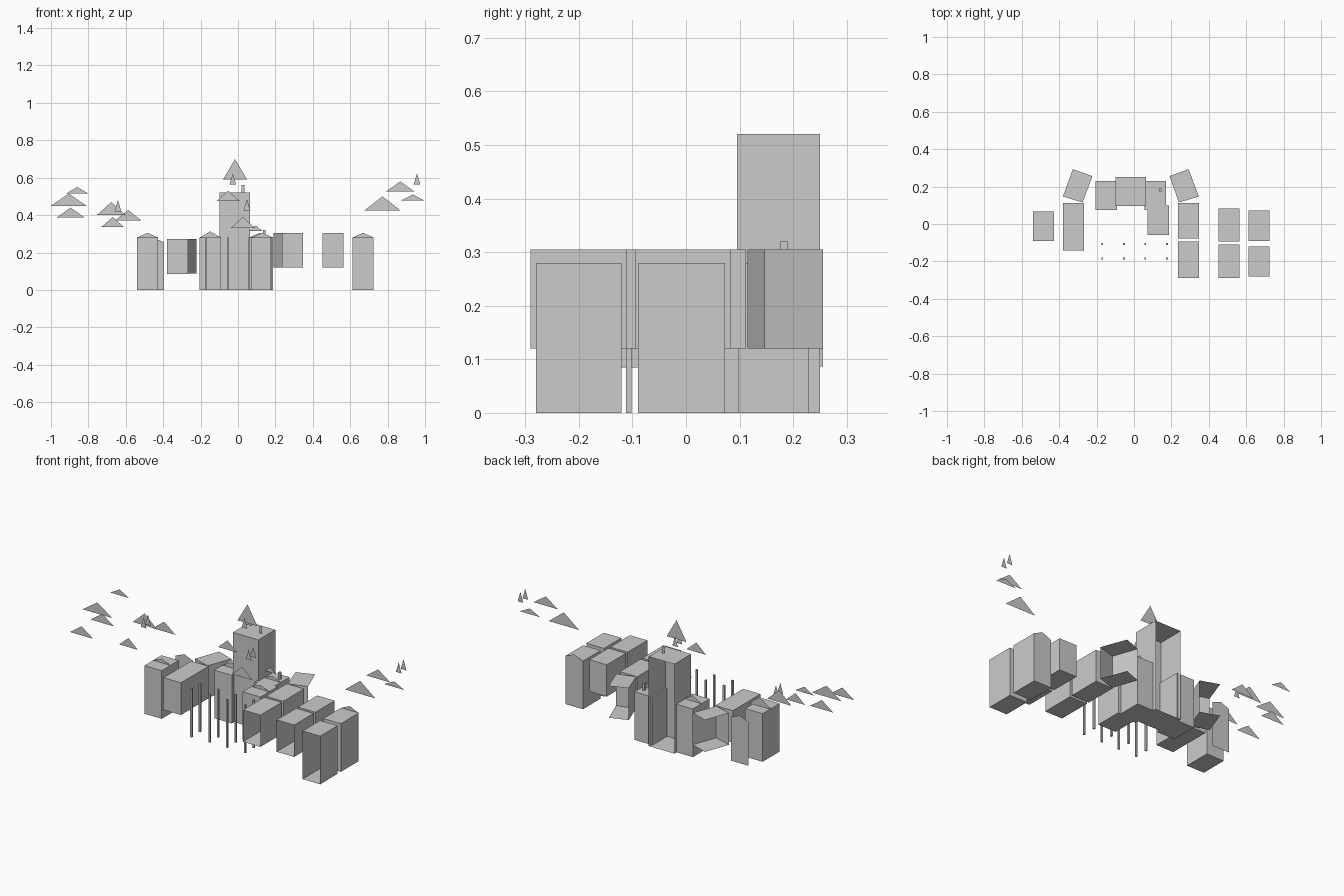
import bpy
from mathutils import Matrix


def mesh(name, verts, faces):
    me = bpy.data.meshes.new(name)
    me.from_pydata(verts, [], faces)
    me.update()
    ob = bpy.data.objects.new(name, me)
    bpy.context.collection.objects.link(ob)
    return ob


def shell(name, plan, z0, z1, open_sides=()):
    """Thin-walled room; plan = front-left, front-right, back-right, back-left."""
    v = [(x, y, z) for z in (z0, z1) for x, y in plan]
    sides = {"front": (0, 1, 5, 4), "right": (1, 2, 6, 5),
             "back": (2, 3, 7, 6), "left": (3, 0, 4, 7)}
    f = [(3, 2, 1, 0), (4, 5, 6, 7)]
    f += [q for k, q in sides.items() if k not in open_sides]
    return mesh(name, v, f)


def block(name, x0, x1, y0, y1, z0, z1, open_sides=()):
    return shell(name, [(x0, y0), (x1, y0), (x1, y1), (x0, y1)], z0, z1, open_sides)


def card(name, x0, x1, z0, z1, y):
    """Flat triangle facing the front."""
    return mesh(name, [(x0, y, z0), (x1, y, z0), ((x0 + x1) / 2, y, z1)], [(0, 1, 2)])


# central tower and its neighbours
block("tower", -.10, .065, .095, .25, 0, .52, ("back",))
block("left_hall", -.205, -.092, .075, .23, 0, .28)
block("right_hall", .055, .17, .075, .23, 0, .28)
block("front_hall", .072, .187, -.06, .098, 0, .28)
block("hall_chimney", .135, .148, .175, .19, .28, .32)
mesh("tower_chimney", [(.02, .17, .52), (.034, .17, .52), (.034, .17, .56), (.02, .17, .56)],
     [(0, 1, 2, 3)])

# wings and outer buildings
block("left_wing", -.38, -.268, -.142, .112, .085, .272)
block("left_house", -.54, -.428, -.09, .067, 0, .28)
block("right_wing_back", .235, .347, -.078, .112, .12, .305)
block("right_wing_front", .235, .347, -.29, -.094, .12, .305, ("front",))
block("outer_wing_back", .452, .564, -.094, .083, .12, .305)
block("outer_wing_front", .452, .564, -.29, -.11, .12, .305, ("front",))
block("end_house_back", .612, .725, -.09, .073, 0, .28)
block("end_house_front", .612, .725, -.28, -.12, 0, .28, ("front",))

# angled link rooms, open to the outside
shell("right_link", [(.24, .115), (.347, .147), (.292, .293), (.19, .256)],
      .12, .305, ("right", "back"))
shell("left_link", [(-.38, .147), (-.275, .115), (-.222, .256), (-.327, .293)],
      .087, .272, ("left", "back"))

# free-standing gabled wall
mesh("gable_wall", [(-.507, .15, 0), (-.395, .15, 0), (-.395, .15, .255),
                    (-.451, .15, .278), (-.507, .15, .255)], [(0, 1, 2, 3, 4)])

# gables standing on roofs
for x0, x1, y, top in [(-.54, -.428, -.01, .305), (-.205, -.092, .15, .313),
                       (.06, .17, .15, .305), (.072, .187, .02, .305),
                       (.612, .725, .073, .305)]:
    card("gable", x0, x1, .28, top, y)

# two rows of thin posts
for y in (-.107, -.184):
    for x in (-.17, -.053, .06, .176):
        block("post", x - .005, x + .005, y - .005, y + .005, 0, .28)

# mountain cards
for x0, x1, z0, z1, y in [
        (-.92, -.80, .515, .55, .14), (-1, -.81, .45, .515, 0),
        (-.97, -.82, .387, .44, .03), (-.97, -.82, .387, .44, -.16),
        (-.755, -.60, .40, .47, .11), (-.73, -.61, .337, .39, -.05),
        (-.66, -.515, .37, .427, .16),
        (-.08, .048, .59, .70, .11), (-.115, .01, .475, .53, -.02),
        (-.04, .093, .33, .39, 0), (.06, .13, .315, .345, .16),
        (.79, .945, .525, .58, .05), (.87, 1, .477, .51, .1),
        (.675, .87, .424, .50, .02)]:
    card("mountain", x0, x1, z0, z1, y)

# tree cards in pairs
for x, z, ys in [(-.642, .42, (.05, .09)), (-.028, .563, (.10, .14)),
                 (.048, .425, (.03, .07)), (.957, .563, (.11, .155))]:
    for y in ys:
        card("tree", x - .018, x + .018, z, z + .06, y)
